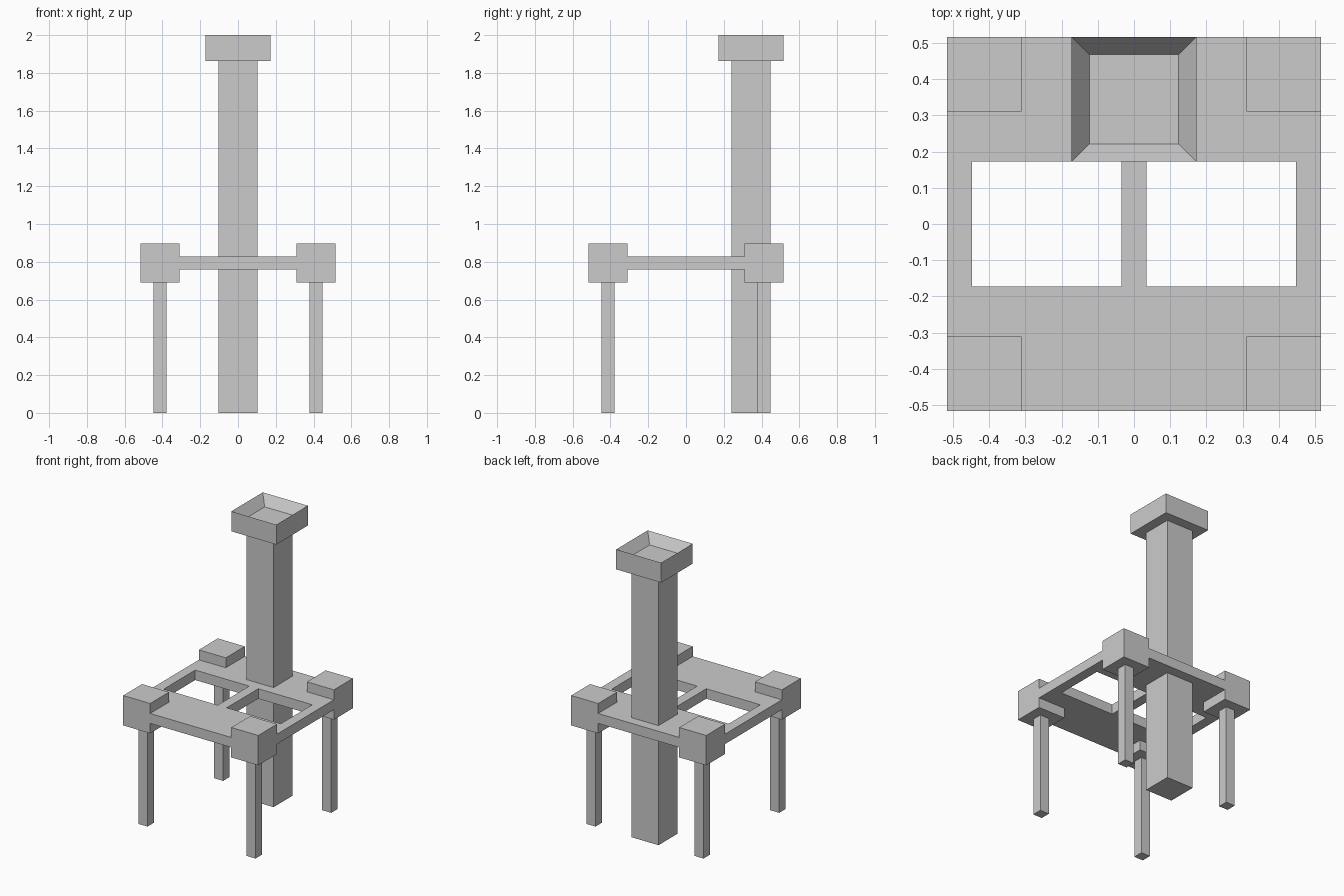
import bpy
import bmesh

if "Cube" in bpy.data.objects:
    bpy.data.objects.remove(bpy.data.objects["Cube"])

U = 2 / 29  # the whole model sits on a 29-unit-high grid


def finish(name, bm):
    bmesh.ops.scale(bm, vec=(U, U, U), verts=bm.verts)
    bmesh.ops.recalc_face_normals(bm, faces=bm.faces)
    mesh = bpy.data.meshes.new(name)
    bm.to_mesh(mesh)
    bm.free()
    obj = bpy.data.objects.new(name, mesh)
    bpy.context.collection.objects.link(obj)
    return obj


def box_bm(x, y, z0, w, d, h):
    """Box centred on x, y with its base at z0, in grid units."""
    bm = bmesh.new()
    bmesh.ops.create_cube(bm, size=1)
    bmesh.ops.scale(bm, vec=(w, d, h), verts=bm.verts)
    bmesh.ops.translate(bm, vec=(x, y, z0 + h / 2), verts=bm.verts)
    return bm


# Seat plate: cell grid with two openings either side of a centre bar
xs = [-7.5, -6.5, -0.5, 0.5, 6.5, 7.5]
ys = [-7.5, -2.5, 2.5, 7.5]
bm = bmesh.new()
grid = [[bm.verts.new((x, y, 11)) for y in ys] for x in xs]
for i in range(len(xs) - 1):
    for j in range(len(ys) - 1):
        if j == 1 and i in (1, 3):
            continue
        bm.faces.new((grid[i][j], grid[i + 1][j],
                      grid[i + 1][j + 1], grid[i][j + 1]))
ext = bmesh.ops.extrude_face_region(bm, geom=bm.faces[:], use_keep_orig=True)
top = [v for v in ext["geom"] if isinstance(v, bmesh.types.BMVert)]
bmesh.ops.translate(bm, vec=(0, 0, 1), verts=top)
bmesh.ops.recalc_face_normals(bm, faces=bm.faces)
bmesh.ops.dissolve_limit(bm, angle_limit=0.01, verts=bm.verts[:], edges=bm.edges[:])
finish("seat_plate", bm)

# Corner blocks and legs
for sx, side in ((-1, "left"), (1, "right")):
    for sy, end in ((-1, "front"), (1, "back")):
        finish(f"{end}_{side}_corner_block", box_bm(6 * sx, 6 * sy, 10, 3, 3, 3))
        finish(f"{end}_{side}_leg", box_bm(6 * sx, 6 * sy, 0, 1, 1, 10))

# Tall column through the back of the plate
finish("column", box_bm(0, 5, 0, 3, 3, 27))

# Column cap with a square recess in its top
bm = box_bm(0, 5, 27, 5, 5, 2)
bm.normal_update()
top_face = max(bm.faces, key=lambda f: f.calc_center_median().z)
bmesh.ops.inset_region(bm, faces=[top_face], thickness=1)
bmesh.ops.translate(bm, vec=(0, 0, -1), verts=top_face.verts[:])
finish("column_cap", bm)
